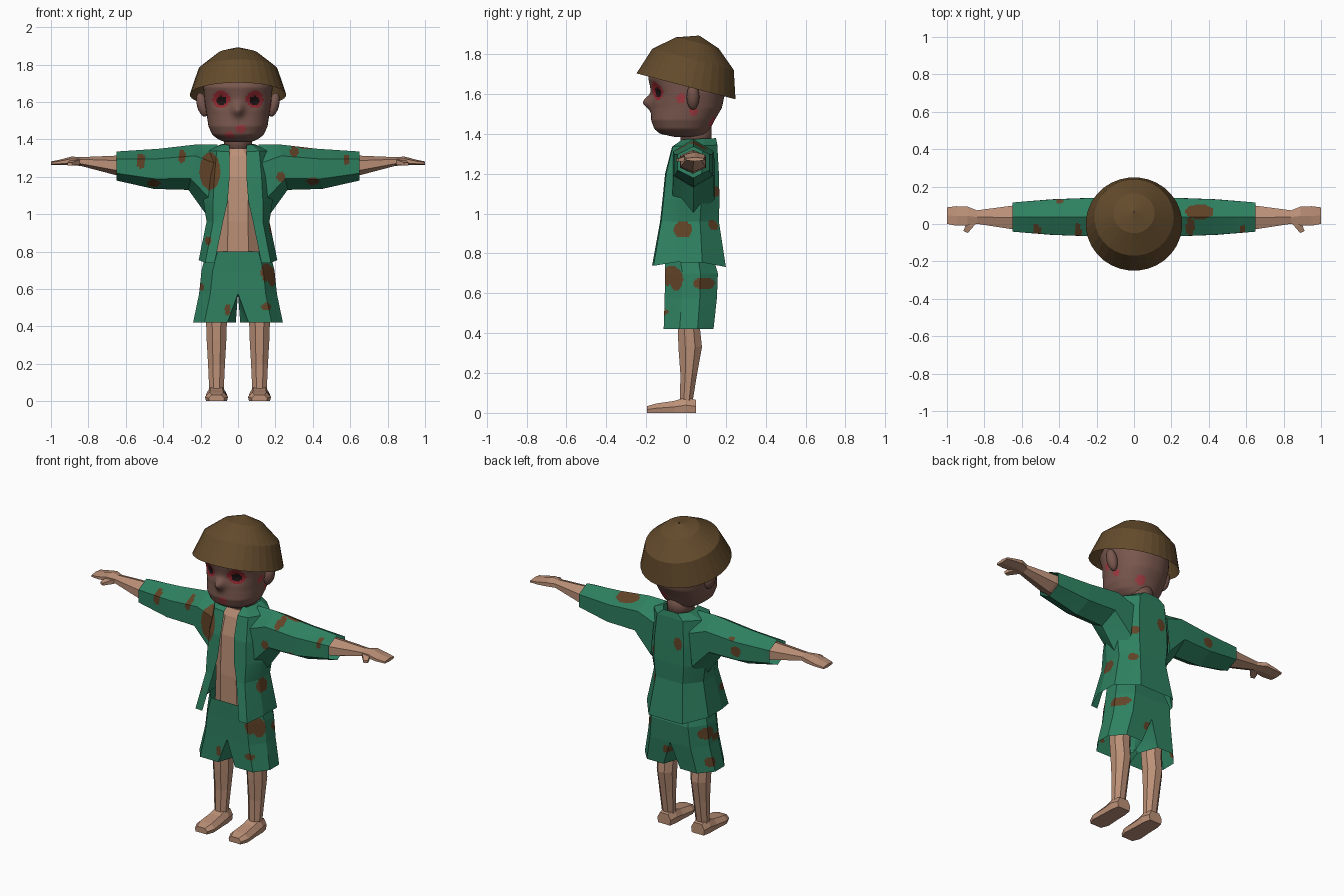
import bpy, bmesh, math
from mathutils import Vector, Matrix

if "Cube" in bpy.data.objects:
    bpy.data.objects.remove(bpy.data.objects["Cube"])


def mat(name, rgb):
    m = bpy.data.materials.new(name)
    m.diffuse_color = (*rgb, 1)
    m.use_nodes = True
    m.node_tree.nodes["Principled BSDF"].inputs["Base Color"].default_value = m.diffuse_color
    return m


GREEN = mat("cloth green", (0.027, 0.215, 0.117))
BROWN = mat("patch brown", (0.12, 0.055, 0.02))
SKIN = mat("body skin", (0.50, 0.28, 0.185))
FACE = mat("face skin", (0.19, 0.095, 0.075))
HAT = mat("hat brown", (0.125, 0.07, 0.025))
RED = mat("eye red", (0.30, 0.022, 0.03))
SORE = mat("sore red", (0.36, 0.045, 0.055))
BLACK = mat("pupil black", (0.012, 0.006, 0.006))


def loft(bm, rings, closed=True, cap=False):
    vs = [[bm.verts.new(p) for p in r] for r in rings]
    n = len(vs[0])
    for a, b in zip(vs, vs[1:]):
        for i in range(n if closed else n - 1):
            j = (i + 1) % n
            bm.faces.new((a[i], a[j], b[j], b[i]))
    if cap:
        bm.faces.new(vs[0])
        bm.faces.new(vs[-1])


def finish(name, bm, mats, smooth=False):
    bmesh.ops.recalc_face_normals(bm, faces=bm.faces[:])
    me = bpy.data.meshes.new(name)
    bm.to_mesh(me)
    bm.free()
    for m in mats:
        me.materials.append(m)
    for p in me.polygons:
        p.use_smooth = smooth
    ob = bpy.data.objects.new(name, me)
    bpy.context.collection.objects.link(ob)
    return ob


def oval(z, cx, cy, rx, ry, n=8):
    return [(cx + rx * math.cos(2 * math.pi * (i + .5) / n),
             cy + ry * math.sin(2 * math.pi * (i + .5) / n), z) for i in range(n)]


def limb_ring(s, xt, zt, xb, zb, ry, cy):
    # pointed-top hexagon across an arm or sleeve
    out = []
    for i in range(6):
        a = math.pi * i / 3
        t = (1 - math.cos(a)) / 2
        out.append((s * (xt + (xb - xt) * t), cy + ry / .866 * math.sin(a), zt + (zb - zt) * t))
    return out


def paint_spots(bm, spots):
    # each spot: view, two centre coordinates, two radii
    bmesh.ops.subdivide_edges(bm, edges=bm.edges[:], cuts=15, use_grid_fill=True)
    for f in bm.faces:
        c = f.calc_center_median()
        for view, u, v, ru, rv in spots:
            p, ok = {"front": ((c.x, c.z), c.y < .035),
                     "back": ((c.x, c.z), c.y > .035),
                     "top": ((c.x, c.y), c.z > 1.27),
                     "right": ((c.y, c.z), c.x > .12),
                     "left": ((c.y, c.z), c.x < -.12)}[view]
            if ok and ((p[0] - u) / ru) ** 2 + ((p[1] - v) / rv) ** 2 < 1:
                f.material_index = 1


# open jacket: body shell and sleeves
bm = bmesh.new()
rings = []
for zf, zb, g, w, yf, yb in [(1.37, 1.38, .045, .085, -.02, .15), (1.335, 1.345, .045, .16, -.07, .157),
                             (1.2, 1.2, .045, .18, -.105, .165), (1.07, 1.07, .055, .185, -.118, .168),
                             (.96, .96, .08, .168, -.13, .165), (.74, .73, .125, .21, -.17, .2)]:
    d = yb - yf
    half = [(g, yf), (.4 * g + .6 * w, yf + .02 * d), (w, yf + .32 * d), (w, yf + .68 * d), (.55 * w, yb), (0, yb)]
    half = [(x, y, zf + (zb - zf) * i / 5 + (.02 if i in (2, 3) and zf < .8 else 0))
            for i, (x, y) in enumerate(half)]
    rings.append(half + [(-x, y, z) for x, y, z in half[-2::-1]])
loft(bm, rings, closed=False)
for s in (1, -1):
    loft(bm, [limb_ring(s, *r, .037) for r in [(.11, 1.372, .15, .97, .105), (.22, 1.373, .265, 1.13, .102),
                                               (.42, 1.35, .45, 1.135, .095), (.65, 1.335, .65, 1.18, .078)]])
paint_spots(bm, [("front", -.15, 1.23, .055, .1), ("front", -.52, 1.285, .025, .04), ("front", -.3, 1.31, .02, .038),
                 ("front", -.45, 1.165, .035, .02), ("front", .23, 1.2, .025, .025), ("front", .3, 1.335, .022, .028),
                 ("front", .4, 1.175, .033, .02), ("front", .58, 1.29, .014, .03), ("front", -.16, .86, .016, .025),
                 ("right", -.015, .92, .045, .042), ("top", .35, .065, .075, .04), ("top", -.4, .12, .02, .012),
                 ("back", -.06, 1.2, .027, .038), ("back", -.43, 1.24, .03, .032),
                 ("back", .12, 1.11, .02, .026), ("back", .12, .94, .02, .026)])
finish("jacket", bm, [GREEN, BROWN])

# shorts
bm = bmesh.new()
for s in (1, -1):
    rings = []
    for z, xi, o, w, yf, yb in [(.80, 0, 0, .17, -.105, .13), (.70, 0, 0, .195, -.105, .16),
                                (.575, 0, 0, .208, -.107, .155), (.42, .012, .045, .24, -.112, .138)]:
        m = (yf + yb) / 2
        rings.append([(s * x, y, z) for x, y in [(xi + o, yf), (w - .06, yf), (w, m - .045), (w, m + .045),
                                                 (w - .07, yb), (xi + o, yb), (xi, m)]])
    loft(bm, rings)
bmesh.ops.delete(bm, geom=[f for f in bm.faces if abs(f.calc_center_median().x) < .001], context="FACES")
bmesh.ops.remove_doubles(bm, verts=bm.verts[:], dist=.0005)
paint_spots(bm, [("front", .15, .69, .028, .05), ("front", -.2, .61, .02, .022), ("front", -.055, .49, .016, .032),
                 ("front", .15, .505, .03, .018), ("right", -.05, .67, .035, .055), ("right", .09, .65, .055, .03),
                 ("left", .07, .65, .05, .035), ("left", .07, .48, .03, .03), ("back", .03, .52, .025, .025)])
finish("shorts", bm, [GREEN, BROWN])

# bare torso
bm = bmesh.new()
loft(bm, [oval(z, 0, .02, w, d) for z, w, d in [(.72, .15, .12), (.96, .14, .125), (1.2, .14, .112),
                                                (1.31, .12, .085), (1.35, .07, .06)]], cap=True)
finish("torso", bm, [SKIN])

# arms, hands and thumbs
bm = bmesh.new()
for s in (1, -1):
    loft(bm, [limb_ring(s, x, zt, x, zb, ry, cy) for x, zt, zb, ry, cy in
              [(.4, 1.32, 1.2, .065, .035), (.65, 1.313, 1.208, .063, .035), (.84, 1.305, 1.258, .036, .037),
               (.89, 1.308, 1.262, .05, .043), (.95, 1.292, 1.262, .052, .043), (1.0, 1.282, 1.262, .044, .045)]],
         cap=True)
    loft(bm, [[(s * (x - r), y, z + r * .6), (s * (x + r), y + .01, z + r * .6), (s * (x + r), y + .01, z - r * .6),
               (s * (x - r), y, z - r * .6)] for x, y, z, r in
              [(.85, .02, 1.28, .022), (.88, -.015, 1.275, .02), (.9, -.048, 1.268, .012)]], cap=True)
finish("arms", bm, [SKIN])

# legs and feet
bm = bmesh.new()
for s in (1, -1):
    loft(bm, [oval(z, s * .115, cy, rx, ry) for z, cy, rx, ry in
              [(.55, .015, .065, .065), (.42, .015, .06, .06), (.33, .021, .057, .064),
               (.2, .014, .049, .046), (.06, .002, .042, .034)]], cap=True)
    loft(bm, [[(s * .115 + x, y, z) for x, z in [(-w * .9, 0), (-w, h * .5), (-w * .6, h), (w * .6, h),
                                                 (w, h * .5), (w * .9, 0)]] for y, w, h in
              [(.05, .045, .065), (0, .055, .078), (-.06, .056, .06), (-.15, .062, .047), (-.195, .042, .034)]],
         cap=True)
finish("legs", bm, [SKIN])

# neck
bm = bmesh.new()
loft(bm, [oval(z, 0, .05, .075, .08, 16) for z in (1.33, 1.46)], cap=True)
finish("neck", bm, [FACE], True)

# head: smooth rings with nose bump and eye sockets
KEYS = [(1.385, .07, -.06, .10), (1.40, .105, -.13, .11), (1.425, .138, -.16, .122), (1.47, .158, -.175, .145),
        (1.53, .167, -.17, .18), (1.60, .178, -.172, .195), (1.68, .185, -.19, .195), (1.78, .15, -.14, .17),
        (1.84, .07, -.05, .11)]


def head_ring(z, n=96):
    k = next(i for i in range(len(KEYS) - 1) if z <= KEYS[i + 1][0] + 1e-6)
    a, b = KEYS[k], KEYS[k + 1]
    t = (z - a[0]) / (b[0] - a[0])
    w, yf, yb = (a[i] + (b[i] - a[i]) * t for i in (1, 2, 3))
    out = []
    for i in range(n):
        sn, cs = math.sin(2 * math.pi * i / n), math.cos(2 * math.pi * i / n)
        x = w * math.copysign(abs(sn) ** .9, sn)
        y = (yf + yb) / 2 - (yb - yf) / 2 * math.copysign(abs(cs) ** .9, cs)
        if cs > 0:
            y -= .045 * math.exp(-(x / .028) ** 2 - ((z - 1.557) / .035) ** 2)
            y += .02 * math.exp(-((abs(x) - .09) ** 2 + (z - 1.612) ** 2) / .0016)
        out.append((x, y, z))
    return out


bm = bmesh.new()
loft(bm, [head_ring(1.385 + .455 * i / 64) for i in range(65)], cap=True)
SORES = [(.015, -.17, 1.455, .026), (-.045, -.15, 1.418, .028), (.175, -.025, 1.578, .026),
         (.16, .04, 1.51, .022), (.06, .13, 1.46, .03)]
for f in bm.faces:
    c = f.calc_center_median()
    if any((c - Vector(q[:3])).length < q[3] for q in SORES):
        f.material_index = 2
    if c.y < -.03:
        if math.hypot(abs(c.x) - .09, c.z - 1.615) < .046:
            f.material_index = 1
        if math.hypot(abs(c.x) - .088, c.z - 1.606) < .025:
            f.material_index = 3
finish("head", bm, [FACE, RED, SORE, BLACK], True)

# ears
bm = bmesh.new()
for s in (1, -1):
    m = Matrix.Translation((s * .19, .035, 1.585)) @ Matrix.Rotation(s * .25, 4, "Y") \
        @ Matrix.Diagonal((.03, .032, .066, 1))
    bmesh.ops.create_uvsphere(bm, u_segments=16, v_segments=10, radius=1, matrix=m)
finish("ears", bm, [FACE], True)

# hat: open faceted dome, tilted back
bm = bmesh.new()
loft(bm, [oval(h, 0, 0, r, r, 32) for r, h in [(.258, 0), (.212, .14), (.11, .226), (.004, .262)]])
bmesh.ops.transform(bm, matrix=Matrix.Translation((0, 0, 1.638)) @ Matrix.Rotation(-.256, 4, "X"), verts=bm.verts[:])
finish("hat", bm, [HAT])
